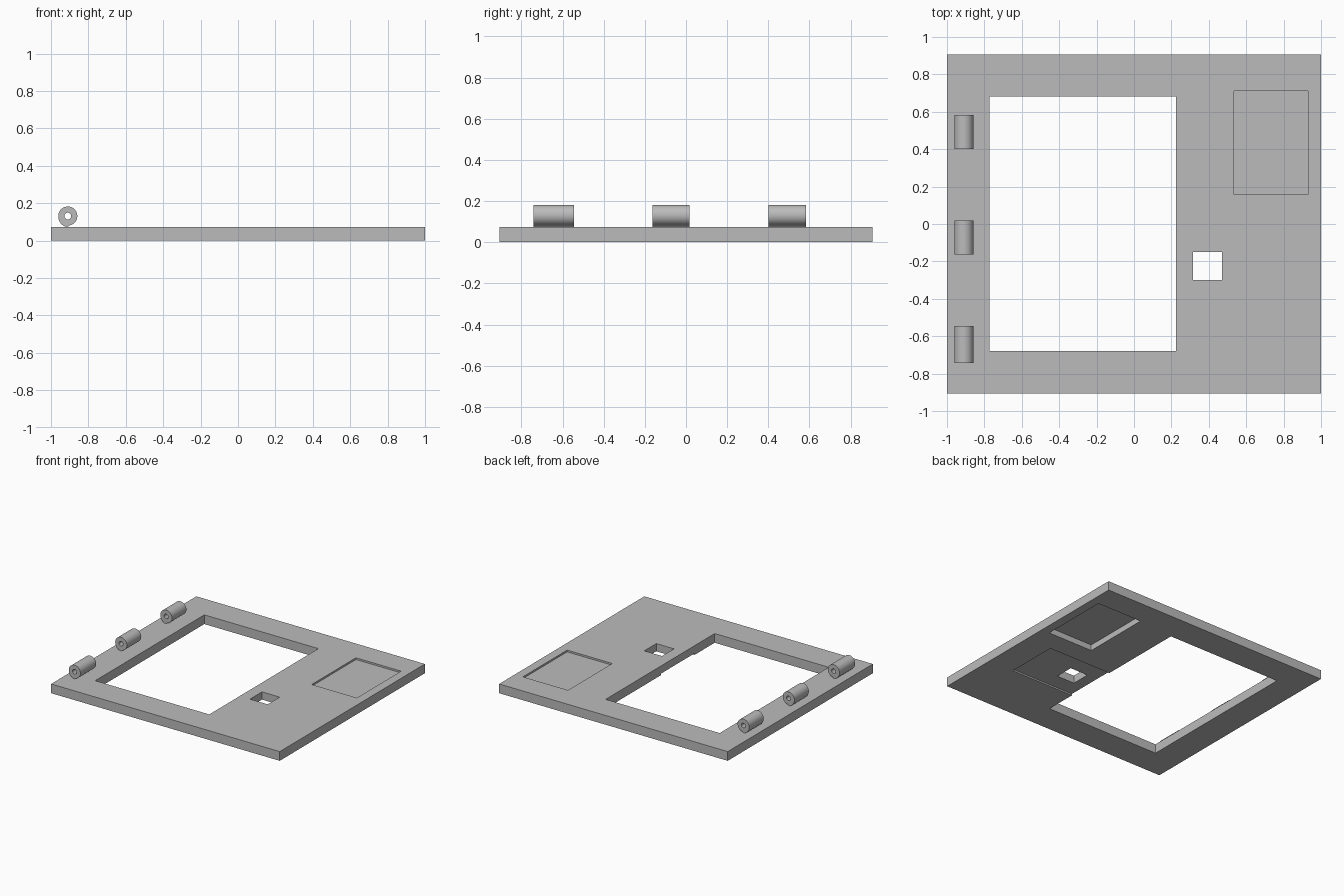
import bpy, bmesh, math

if "Cube" in bpy.data.objects:
    bpy.data.objects.remove(bpy.data.objects["Cube"], do_unlink=True)

grey = bpy.data.materials.new("plain grey")
grey.use_nodes = True
colour = (0.5, 0.5, 0.5, 1)
grey.diffuse_color = colour
grey.node_tree.nodes["Principled BSDF"].inputs["Base Color"].default_value = colour

TOP = 0.073


def add_object(name, bm):
    bmesh.ops.recalc_face_normals(bm, faces=bm.faces)
    mesh = bpy.data.meshes.new(name)
    bm.to_mesh(mesh)
    bm.free()
    mesh.materials.append(grey)
    obj = bpy.data.objects.new(name, mesh)
    bpy.context.collection.objects.link(obj)
    return obj


def box(name, x, y, z):
    bm = bmesh.new()
    bmesh.ops.create_cube(bm, size=1)
    for v in bm.verts:
        for i, (low, high) in enumerate((x, y, z)):
            v.co[i] = high if v.co[i] > 0 else low
    return add_object(name, bm)


def activate(obj):
    bpy.ops.object.select_all(action="DESELECT")
    obj.select_set(True)
    bpy.context.view_layer.objects.active = obj


def cut(target, x, y, z):
    cutter = box("cutter", x, y, z)
    cutter.hide_render = True
    mod = target.modifiers.new("cut", "BOOLEAN")
    mod.operation = "DIFFERENCE"
    mod.solver = "EXACT"
    mod.object = cutter
    activate(target)
    bpy.ops.object.modifier_apply(modifier=mod.name)
    bpy.data.objects.remove(cutter, do_unlink=True)


# Door plate with its large window and small square hole
plate = box("door_plate", (-1, 1), (-0.907, 0.907), (0, TOP))
through = (-0.1, 0.2)
cut(plate, (-0.773, 0.225), (-0.68, 0.683), through)
cut(plate, (0.315, 0.47), (-0.3, -0.15), through)

# Shallow recess under the square hole, open to the window
cut(plate, (0.1, 0.78), (-0.43, -0.01), (-0.1, 0.012))

# Compartment: shallow inset above, deep pocket below
panel_x, panel_y = (0.535, 0.93), (0.157, 0.71)
cut(plate, panel_x, panel_y, (TOP - 0.014, 0.2))
cut(plate, panel_x, panel_y, (-0.1, 0.046))


# Hinge knuckle: round barrel with a pin hole and a straight foot
def hinge(name, y0, y1):
    cx, cz, r, hole, steps = -0.91, 0.131, 0.051, 0.018, 40
    rim, bore = [], []
    for i in range(steps):
        a = math.tau * i / steps
        c, s = math.cos(a), math.sin(a)
        bore.append((cx + hole * c, cz + hole * s))
        if c <= 0 and s < 0:
            # Lower left quarter is squared off into the foot
            t = min(1, 1 / max(abs(c), abs(s)))
            drop = (cz - TOP) / r
            rim.append((cx + r * t * c, cz + r * t * s * drop))
        else:
            rim.append((cx + r * c, cz + r * s))
    bm = bmesh.new()
    rings = [[bm.verts.new((x, y, z)) for x, z in pts]
             for pts in (rim, bore) for y in (y0, y1)]
    front, back, bore_front, bore_back = rings
    for a, b in ((front, back), (bore_front, bore_back),
                 (front, bore_front), (back, bore_back)):
        for i in range(steps):
            j = (i + 1) % steps
            bm.faces.new((a[i], a[j], b[j], b[i]))
    obj = add_object(name, bm)
    activate(obj)
    bpy.ops.object.shade_smooth_by_angle(angle=math.radians(30))


for name, y0, y1 in (("front_hinge", -0.742, -0.545),
                     ("middle_hinge", -0.162, 0.018),
                     ("back_hinge", 0.402, 0.582)):
    hinge(name, y0, y1)
